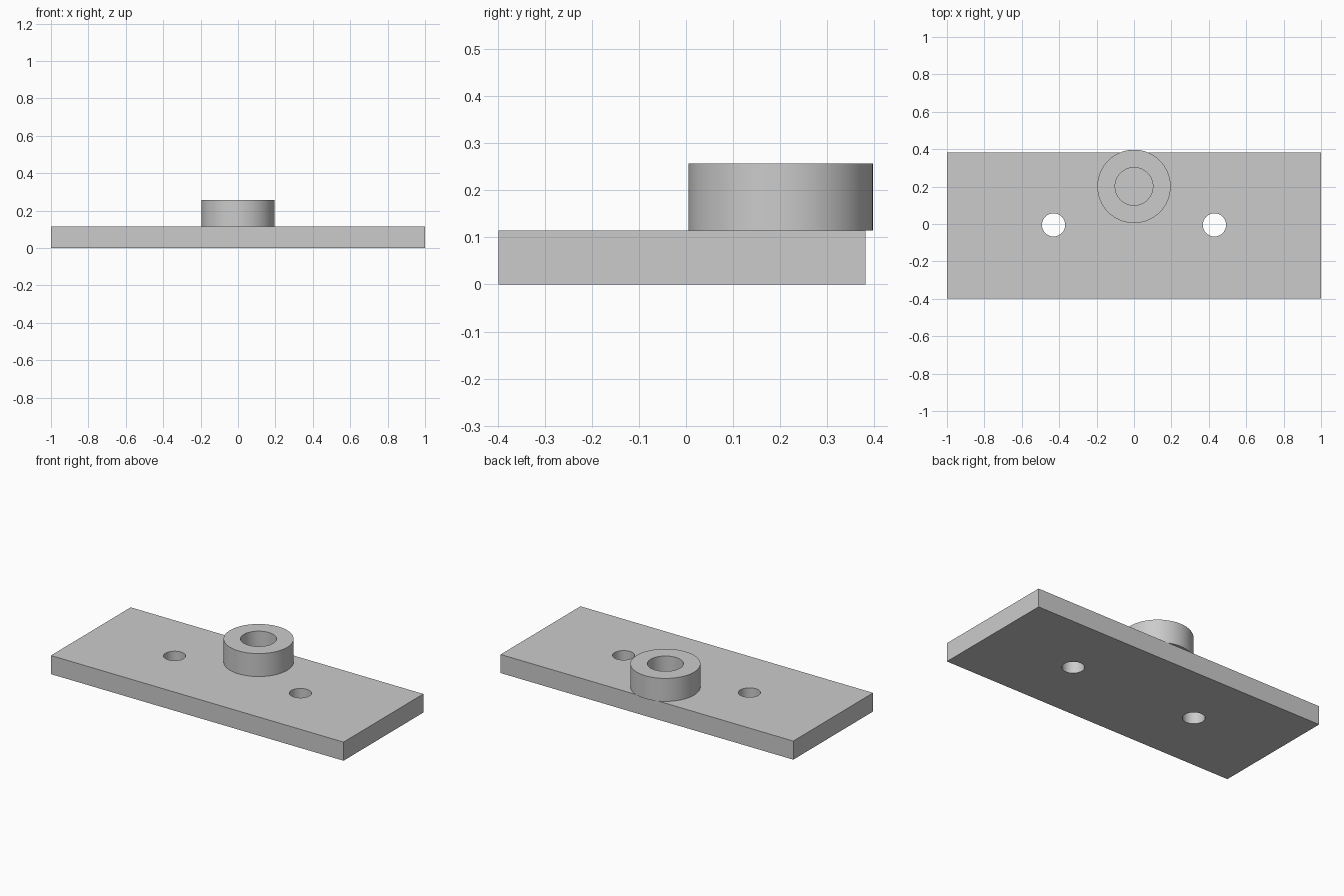
import bpy

default = bpy.data.objects.get("Cube")
if default:
    bpy.data.objects.remove(default, do_unlink=True)

PLATE_TOP, BOSS_TOP = 0.115, 0.257
FRONT, BACK = -0.398, 0.381
BOSS_Y = 0.201

grey = bpy.data.materials.new("light grey")
grey.use_nodes = True
grey.diffuse_color = (0.6, 0.6, 0.6, 1)
grey.node_tree.nodes["Principled BSDF"].inputs["Base Color"].default_value = (0.6, 0.6, 0.6, 1)


def cylinder(name, radius, x, y, bottom, top):
    bpy.ops.mesh.primitive_cylinder_add(
        vertices=64, radius=radius, depth=top - bottom,
        location=(x, y, (bottom + top) / 2))
    obj = bpy.context.object
    obj.name = name
    obj.data.materials.append(grey)
    return obj


def drill(obj, cutter):
    """Cut a hole through obj, then discard the cutter."""
    cutter.hide_render = True
    mod = obj.modifiers.new("hole", 'BOOLEAN')
    mod.operation = 'DIFFERENCE'
    mod.solver = 'EXACT'
    mod.object = cutter
    bpy.ops.object.select_all(action='DESELECT')
    obj.select_set(True)
    bpy.context.view_layer.objects.active = obj
    bpy.ops.object.modifier_apply(modifier=mod.name)
    bpy.data.objects.remove(cutter, do_unlink=True)


# Base plate with two through holes
bpy.ops.mesh.primitive_cube_add(size=1, location=(0, (FRONT + BACK) / 2, PLATE_TOP / 2))
plate = bpy.context.object
plate.name = "base_plate"
plate.scale = (2, BACK - FRONT, PLATE_TOP)
bpy.ops.object.transform_apply(location=False, rotation=False, scale=True)
plate.data.materials.append(grey)
for side in (-1, 1):
    drill(plate, cylinder("hole_cutter", 0.062, side * 0.43, -0.005, -0.1, 0.3))

# Round boss overhanging the back edge, bored down to the plate
boss = cylinder("boss_ring", 0.196, 0, BOSS_Y, PLATE_TOP, BOSS_TOP)
drill(boss, cylinder("bore_cutter", 0.101, 0, BOSS_Y, 0, 0.4))

# Smooth round walls, sharp rims
for obj in (plate, boss):
    bpy.ops.object.select_all(action='DESELECT')
    obj.select_set(True)
    bpy.context.view_layer.objects.active = obj
    bpy.ops.object.shade_smooth_by_angle(angle=0.52)
